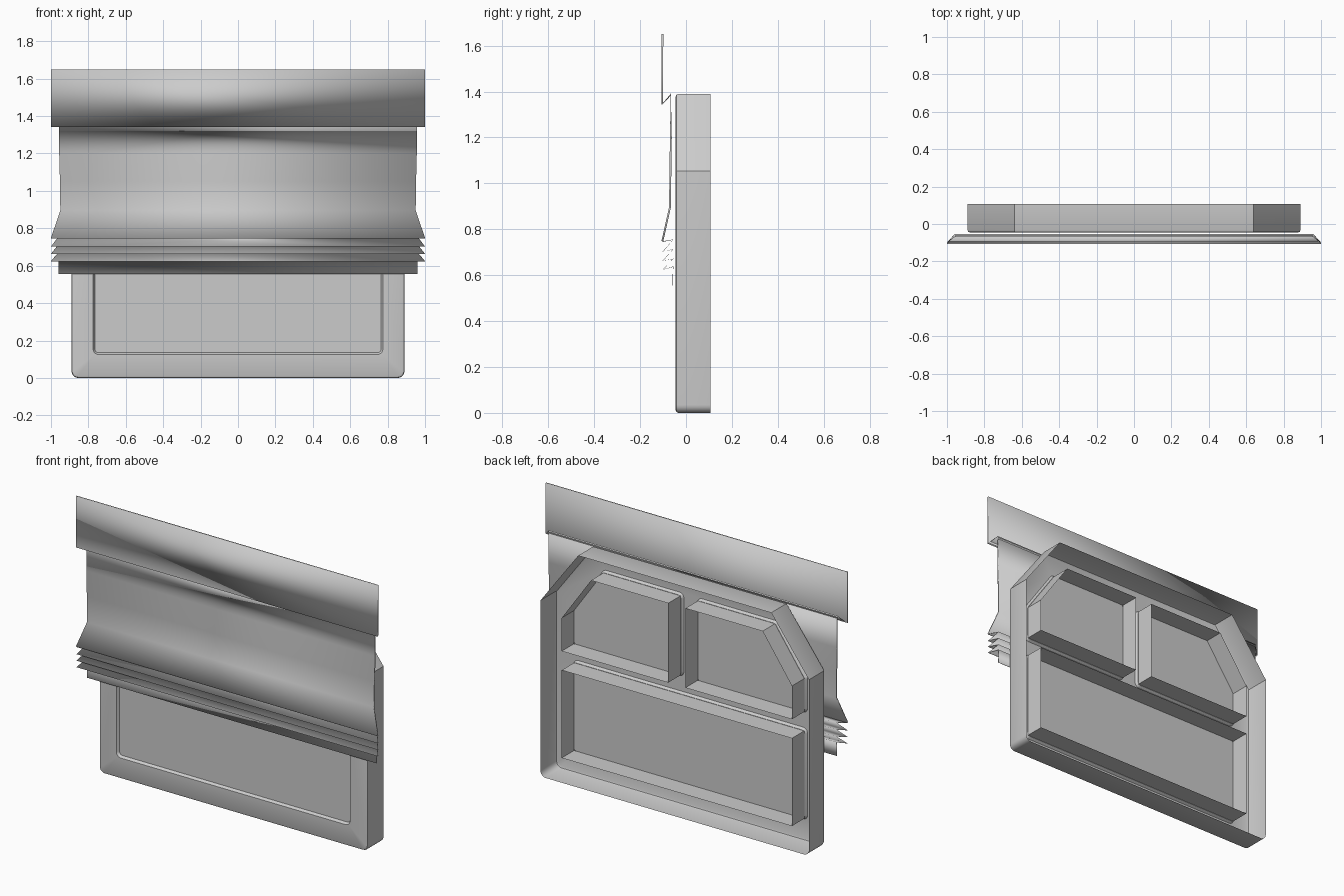
import bpy, bmesh, math
from mathutils import Vector

if "Cube" in bpy.data.objects:
    bpy.data.objects.remove(bpy.data.objects["Cube"])

FRONT, STEP, POCKET_BACK, BACK = -0.045, -0.03, 0.087, 0.107


def inset(pts, d):
    """Move every side of a convex counter-clockwise outline inward by d."""
    out = []
    for i, p in enumerate(pts):
        p = Vector(p)
        a = (p - Vector(pts[i - 1])).normalized()
        b = (Vector(pts[(i + 1) % len(pts)]) - p).normalized()
        na, nb = Vector((-a.y, a.x)), Vector((-b.y, b.x))
        out.append(p + (na + nb) * d / (1 + na.dot(nb)))
    return out


def rounded(pts, radii, seg=5):
    """Replace corners by arcs where the radius is above zero."""
    out = []
    for i, (p, r) in enumerate(zip(pts, radii)):
        p = Vector(p)
        if r <= 0:
            out.append(p)
            continue
        u = (Vector(pts[i - 1]) - p).normalized()
        v = (Vector(pts[(i + 1) % len(pts)]) - p).normalized()
        half = u.angle(v) / 2
        t = r / math.tan(half)
        c = p + (u + v).normalized() * r / math.sin(half)
        s, e = p + u * t - c, p + v * t - c
        ang = s.angle(e)
        for k in range(seg + 1):
            f = k / seg
            out.append(c + (s * math.sin((1 - f) * ang) + e * math.sin(f * ang)) / math.sin(ang))
    return out


def loop(bm, pts, y):
    return [bm.verts.new((p[0], y, p[1])) for p in pts]


def bridge(bm, a, b):
    n = len(a)
    for i in range(n):
        j = (i + 1) % n
        bm.faces.new((a[i], a[j], b[j], b[i]))


def ring_edges(bm, vs):
    return [bm.edges.get((vs[i - 1], vs[i])) for i in range(len(vs))]


def finish(name, bm, recalc=True):
    if recalc:
        bmesh.ops.recalc_face_normals(bm, faces=bm.faces)
    me = bpy.data.meshes.new(name)
    bm.to_mesh(me)
    bm.free()
    ob = bpy.data.objects.new(name, me)
    bpy.context.collection.objects.link(ob)
    bpy.ops.object.select_all(action='DESELECT')
    ob.select_set(True)
    bpy.context.view_layer.objects.active = ob
    bpy.ops.object.shade_smooth_by_angle(angle=math.radians(30))
    return ob


# Outlines in (x, z)
outline = [(-0.89, 0), (0.89, 0), (0.89, 1.055), (0.64, 1.39), (-0.64, 1.39), (-0.89, 1.055)]
outline_r = [0.035, 0.035, 0, 0, 0, 0]
lower = [(-0.775, 0.125), (0.775, 0.125), (0.775, 0.675), (-0.775, 0.675)]
upper = [(0.045, 0.765), (0.775, 0.765), (0.775, 0.98), (0.575, 1.265), (0.045, 1.265)]
upper_left = [(-x, z) for x, z in reversed(upper)]
pockets = {"lower": lower, "upper_right": upper, "upper_left": upper_left}

# Door shell: outer walls, rounded front edge, front plate with stepped openings
bm = bmesh.new()
rim = None
for d, y in ((0, BACK), (0, FRONT + 0.012), (0.0035, FRONT + 0.0035), (0.012, FRONT)):
    new = loop(bm, rounded(inset(outline, d), [max(r - d, 0) for r in outline_r]), y)
    if rim:
        bridge(bm, rim, new)
    rim = new
plate_edges = ring_edges(bm, rim)
for pts in pockets.values():
    front = loop(bm, rounded(pts, [0.03] * len(pts)), FRONT)
    floor = loop(bm, rounded(inset(pts, 0.01), [0.02] * len(pts)), STEP)
    bridge(bm, front, floor)
    bm.faces.new(floor)
    plate_edges += ring_edges(bm, front)
bmesh.ops.triangle_fill(bm, use_beauty=True, use_dissolve=False, edges=plate_edges)
finish("door_shell", bm)

# Pocket walls standing behind each opening
for name, pts in pockets.items():
    bm = bmesh.new()
    wall = inset(pts, 0.012)
    bridge(bm, loop(bm, wall, STEP), loop(bm, wall, POCKET_BACK))
    finish(name + "_pocket_wall", bm)


def strip(name, profile, thickness):
    """Sheet from (y, z, half width) rows."""
    bm = bmesh.new()
    rows = [(bm.verts.new((-w, y, z)), bm.verts.new((w, y, z))) for y, z, w in profile]
    for a, b in zip(rows, rows[1:]):
        bm.faces.new((a[0], a[1], b[1], b[0]))
    ob = finish(name, bm)
    mod = ob.modifiers.new("thickness", 'SOLIDIFY')
    mod.thickness = thickness
    mod.offset = 0


# Upper cover sheet with hooked header
strip("cover_sheet", [(-0.103, 1.65, 1), (-0.103, 1.345, 1), (-0.066, 1.387, 0.957),
                      (-0.066, 1.2, 0.956), (-0.068, 1.05, 0.952), (-0.07, 0.895, 0.95),
                      (-0.103, 0.748, 1)], 0.008)

# Folded bellows and hanging lip
folds = [(-0.103, 0.746, 1)]
for i in range(3):
    folds += [(-0.056, 0.755 - 0.042 * i, 0.96), (-0.101, 0.702 - 0.039 * i, 1)]
folds += [(-0.056, 0.637, 0.96), (-0.058, 0.555, 0.96)]
strip("bellows", folds, 0.003)
